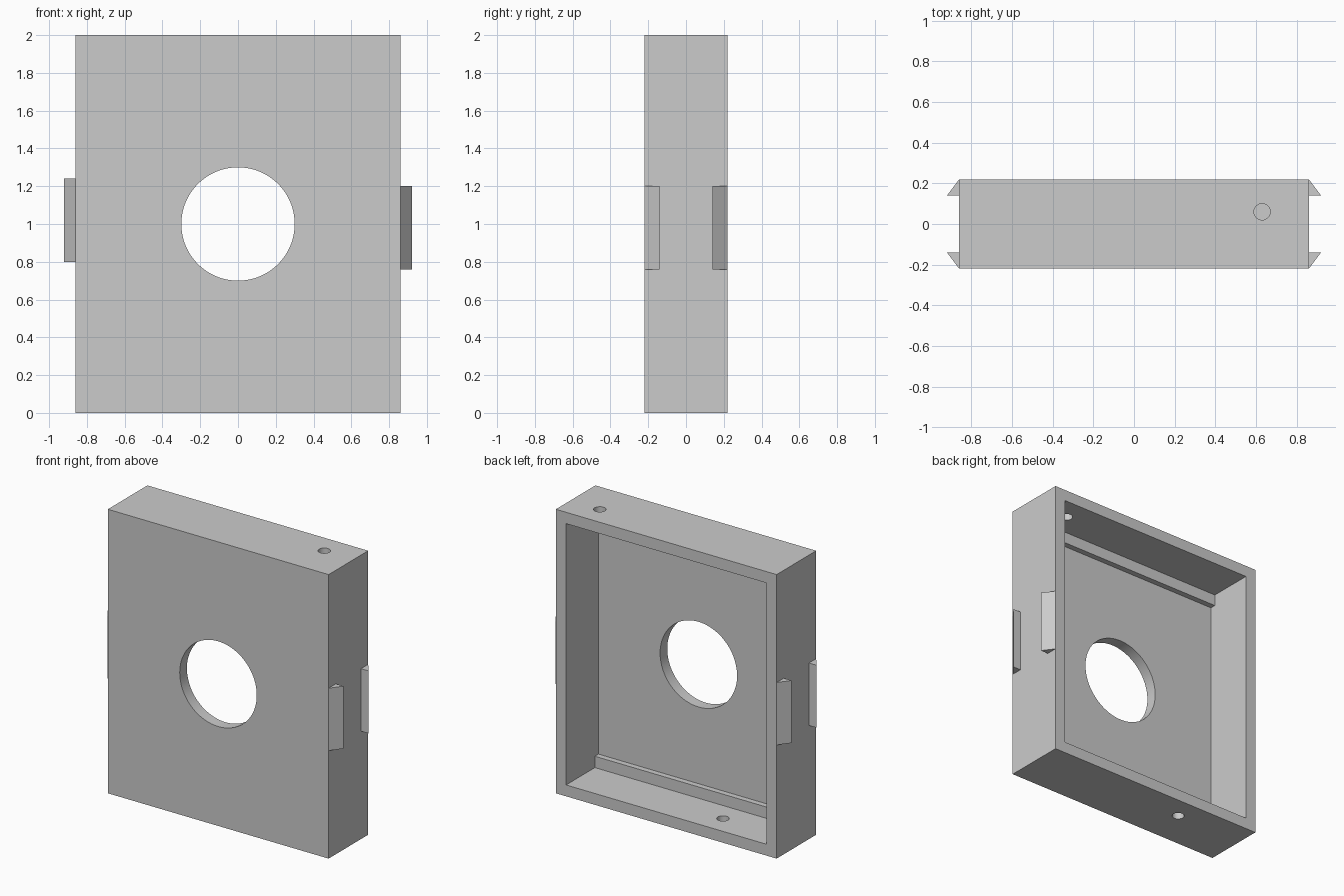
import bpy
import bmesh
from math import radians
from mathutils import Vector

if "Cube" in bpy.data.objects:
    bpy.data.objects.remove(bpy.data.objects["Cube"], do_unlink=True)

HALF_W, HALF_D, HEIGHT, WALL = 0.86, 0.22, 2.0, 0.08

grey = bpy.data.materials.new("light_grey")
grey.use_nodes = True
grey.diffuse_color = (0.6, 0.6, 0.6, 1)
grey.node_tree.nodes["Principled BSDF"].inputs["Base Color"].default_value = (0.6, 0.6, 0.6, 1)


def add_box(name, low, high):
    low, high = Vector(low), Vector(high)
    bpy.ops.mesh.primitive_cube_add(size=1, location=(low + high) / 2)
    ob = bpy.context.object
    ob.name = name
    ob.scale = high - low
    bpy.ops.object.transform_apply(location=True, rotation=True, scale=True)
    ob.data.materials.append(grey)
    return ob


def add_cylinder(name, radius, depth, location, rotation=(0, 0, 0), sides=32):
    bpy.ops.mesh.primitive_cylinder_add(vertices=sides, radius=radius, depth=depth,
                                        location=location, rotation=rotation)
    ob = bpy.context.object
    ob.name = name
    ob.data.materials.append(grey)
    return ob


def add_clip(name, side, face, z_low, z_high):
    """Wedge whose slope runs from the case edge out to a flat catch."""
    x, y = side * HALF_W, face * HALF_D
    profile = [(x, y), (x + side * 0.06, y - face * 0.08), (x, y - face * 0.08)]
    bm = bmesh.new()
    base = bm.faces.new([bm.verts.new((px, py, z_low)) for px, py in profile])
    top = bmesh.ops.extrude_face_region(bm, geom=[base])["geom"]
    bmesh.ops.translate(bm, vec=(0, 0, z_high - z_low),
                        verts=[v for v in top if isinstance(v, bmesh.types.BMVert)])
    bmesh.ops.recalc_face_normals(bm, faces=bm.faces)
    mesh = bpy.data.meshes.new(name)
    bm.to_mesh(mesh)
    bm.free()
    mesh.materials.append(grey)
    bpy.context.collection.objects.link(bpy.data.objects.new(name, mesh))


# Case: a shallow box open at the back
case = add_box("case", (-HALF_W, -HALF_D, 0), (HALF_W, HALF_D, HEIGHT))
cutters = [
    add_box("cavity_cutter", (-HALF_W + WALL, -HALF_D + WALL, WALL),
            (HALF_W - WALL, HALF_D + 0.1, HEIGHT - WALL)),
    add_cylinder("window_cutter", 0.3, 0.3, (0, -HALF_D, 1), (radians(90), 0, 0), 96),
    add_cylinder("top_hole_cutter", 0.04, 0.3, (0.63, 0.06, HEIGHT)),
    add_cylinder("bottom_hole_cutter", 0.04, 0.3, (-0.33, 0.06, 0)),
]
for cutter in cutters:
    cutter.hide_render = True
    bpy.context.view_layer.objects.active = case
    mod = case.modifiers.new(cutter.name, "BOOLEAN")
    mod.operation, mod.solver, mod.object = "DIFFERENCE", "EXACT", cutter
    bpy.ops.object.modifier_apply(modifier=mod.name)
    bpy.data.objects.remove(cutter, do_unlink=True)
bpy.ops.object.select_all(action="DESELECT")
case.select_set(True)
bpy.context.view_layer.objects.active = case
bpy.ops.object.shade_smooth_by_angle(angle=radians(30))

# Ledges along the inner bottom and top edges
for name, z in (("bottom_ledge", WALL), ("top_ledge", HEIGHT - 2 * WALL)):
    add_box(name, (-HALF_W + WALL, -HALF_D + WALL, z),
            (HALF_W - WALL, -HALF_D + WALL + 0.04, z + 0.08))

# Snap clips on both sides, slightly higher on the right
for side_name, side, z in (("left", 1, 0.76), ("right", -1, 0.80)):
    for face_name, face in (("front", -1), ("back", 1)):
        add_clip(f"{side_name}_{face_name}_clip", side, face, z, z + 0.44)
